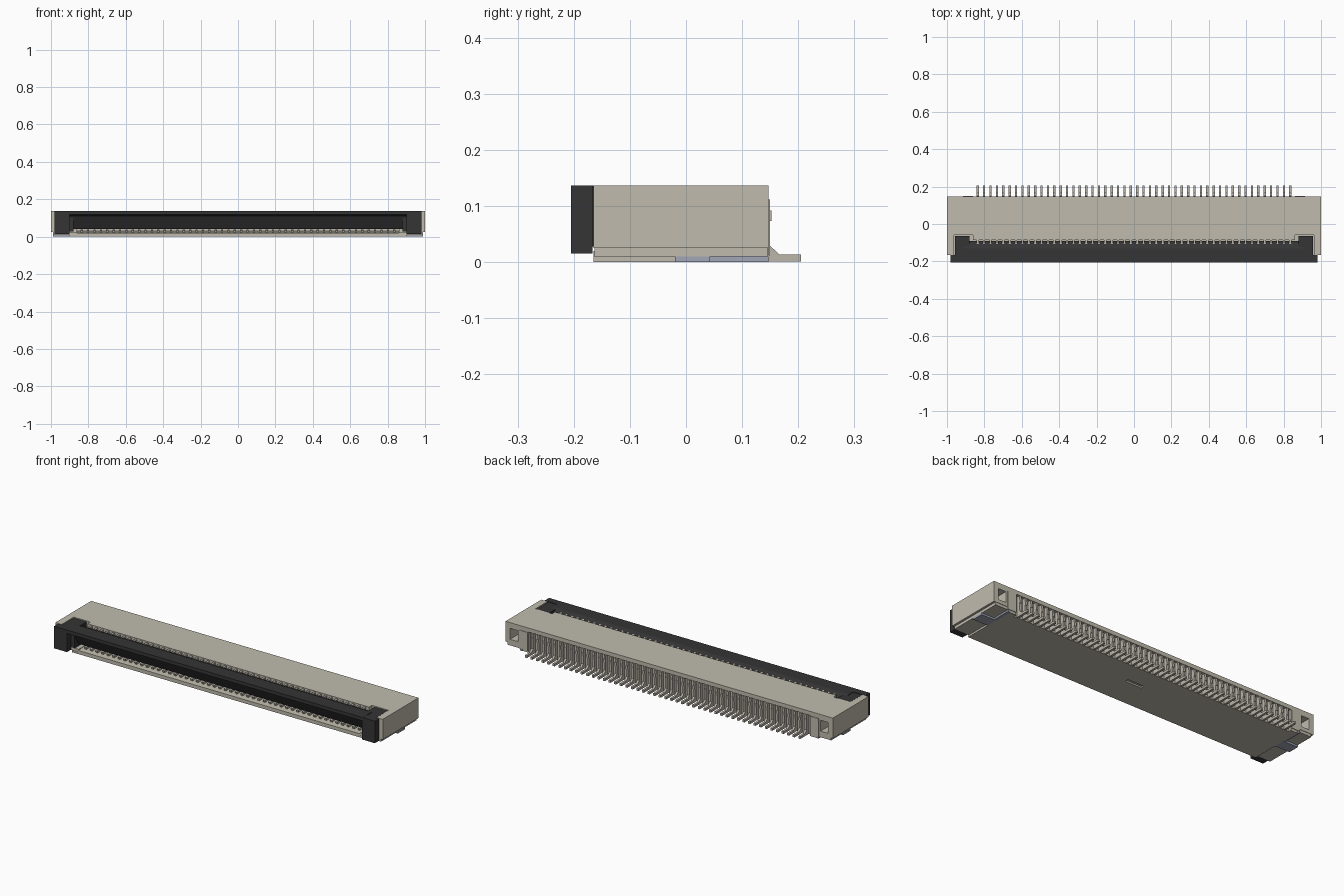
import bpy, bmesh, math
from mathutils import Vector

cube = bpy.data.objects.get("Cube")
if cube:
    bpy.data.objects.remove(cube, do_unlink=True)


def material(name, rgb):
    m = bpy.data.materials.new(name)
    m.use_nodes = True
    m.diffuse_color = (*rgb, 1)
    b = m.node_tree.nodes["Principled BSDF"]
    b.inputs["Base Color"].default_value = (*rgb, 1)
    b.inputs["Roughness"].default_value = 0.6
    return m


BEIGE = material("beige plastic", (0.53, 0.50, 0.42))
BLACK = material("black plastic", (0.035, 0.035, 0.036))
PIN = material("contact metal", (0.50, 0.465, 0.40))
TAB = material("blue grey metal", (0.36, 0.38, 0.47))


def extrude(bm, profile, x0, x1):
    """Extrude a closed (y, z) profile from x0 to x1."""
    a = [bm.verts.new((x0, y, z)) for y, z in profile]
    b = [bm.verts.new((x1, y, z)) for y, z in profile]
    n = len(profile)
    faces = [bm.faces.new(a), bm.faces.new(b[::-1])]
    for i in range(n):
        j = (i + 1) % n
        faces.append(bm.faces.new((a[j], a[i], b[i], b[j])))
    bmesh.ops.recalc_face_normals(bm, faces=faces)


def box(bm, x, y, z):
    extrude(bm, [(y[0], z[0]), (y[1], z[0]), (y[1], z[1]), (y[0], z[1])], *x)


def both(bm, x, y, z):
    """Mirrored pair of boxes."""
    box(bm, x, y, z)
    box(bm, (-x[1], -x[0]), y, z)


def finish(name, bm, mat):
    me = bpy.data.meshes.new(name)
    bm.to_mesh(me)
    bm.free()
    me.materials.append(mat)
    ob = bpy.data.objects.new(name, me)
    bpy.context.collection.objects.link(ob)
    return ob


def cut(ob, cutter):
    mod = ob.modifiers.new("cut", "BOOLEAN")
    mod.operation = "DIFFERENCE"
    mod.solver = "EXACT"
    mod.object = cutter
    cutter.hide_render = True
    cutter.hide_viewport = False
    bpy.context.view_layer.objects.active = ob
    bpy.ops.object.modifier_apply(modifier=mod.name)
    bpy.data.objects.remove(cutter, do_unlink=True)


# Main housing: open cable slot at the front, recessed contact bay at the back
bm = bmesh.new()
extrude(bm, [(-0.165, 0), (0.13, 0), (0.13, 0.115), (0.147, 0.115),
             (0.147, 0.137), (-0.085, 0.137), (-0.085, 0.105),
             (0.0, 0.105), (0.0, 0.03), (-0.165, 0.02)], -0.86, 0.86)
housing = finish("housing", bm, BEIGE)

# Small moulding pocket under the housing
bm = bmesh.new()
box(bm, (-0.05, 0.05), (-0.005, 0.015), (-0.01, 0.008))
cut(housing, finish("pocket_cutter", bm, BEIGE))

# End blocks with a square hole at the back
for side, s in (("left", 1), ("right", -1)):
    def span(a, b):
        return tuple(sorted((a * s, b * s)))
    bm = bmesh.new()
    box(bm, span(0.86, 1.0), (-0.06, 0.147), (0.025, 0.137))
    block = finish(side + "_end_block", bm, BEIGE)
    bm = bmesh.new()
    box(bm, span(0.925, 0.972), (0.08, 0.2), (0.045, 0.105))
    cut(block, finish("hole_cutter", bm, BEIGE))

# Side arms, stepped underside and back pads
bm = bmesh.new()
both(bm, (0.962, 1.0), (-0.165, -0.06), (0.025, 0.137))
both(bm, (0.86, 0.988), (-0.163, 0.145), (0.01, 0.025))
both(bm, (0.86, 0.9), (-0.165, 0.145), (0, 0.01))
both(bm, (0.862, 0.915), (0.147, 0.15), (0.012, 0.112))
finish("end_arms_and_steps", bm, BEIGE)

# Locking flap: wedge-shaped bar, end legs and hinge ears
bm = bmesh.new()
extrude(bm, [(-0.205, 0.137), (-0.205, 0.118), (-0.172, 0.11),
             (-0.135, 0.04), (-0.105, 0.04), (-0.092, 0.113),
             (-0.105, 0.128), (-0.13, 0.137)], -0.905, 0.905)
both(bm, (0.902, 0.98), (-0.205, -0.167), (0.015, 0.1368))
both(bm, (0.88, 0.958), (-0.168, -0.064), (0.028, 0.134))
finish("locking_flap", bm, BLACK)

# Row of fifty contacts
COUNT, PITCH, HALF = 50, 0.0341, 0.006
tail = [(0.128, 0.112), (0.149, 0.112), (0.149, 0.03), (0.166, 0.014),
        (0.205, 0.014), (0.205, 0.001), (0.128, 0.001)]
finger = [(-0.05, 0.108), (-0.09, 0.108), (-0.108, 0.122),
          (-0.108, 0.131), (-0.05, 0.131)]
spring = [(0.01, 0.022), (-0.135, 0.018), (-0.14, 0.034), (-0.125, 0.038),
          (0.01, 0.036)]
bm = bmesh.new()
for i in range(COUNT):
    x = (i - (COUNT - 1) / 2) * PITCH
    for profile in (tail, finger, spring):
        extrude(bm, profile, x - HALF, x + HALF)
    box(bm, (x - HALF, x + HALF), (0.148, 0.152), (0.073, 0.092))
finish("contacts", bm, PIN)

# Solder tabs under each end
bm = bmesh.new()
both(bm, (0.9, 0.99), (-0.02, 0.043), (0, 0.0105))
both(bm, (0.899, 0.912), (0.04, 0.147), (0.0005, 0.0105))
finish("solder_tabs", bm, TAB)
